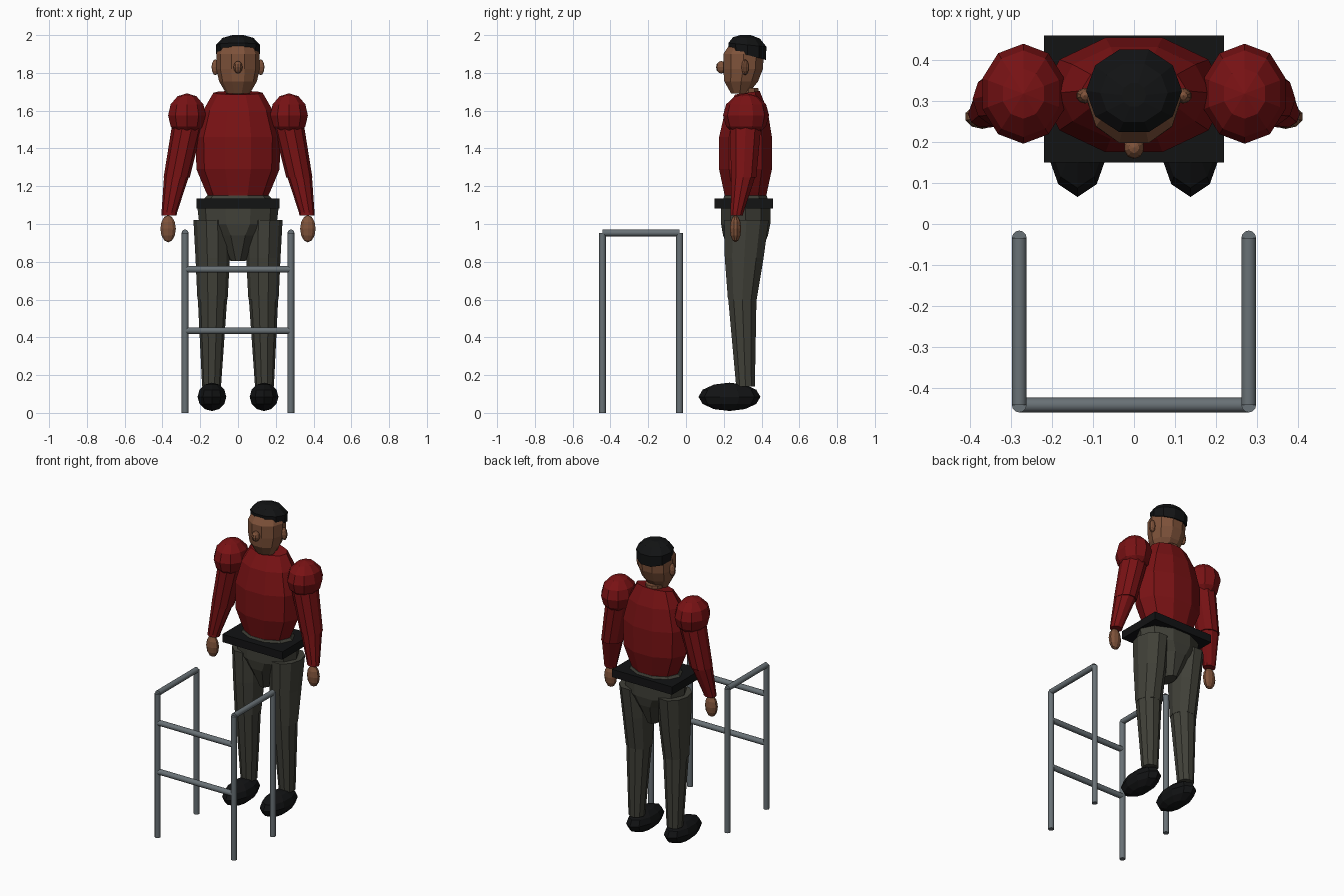
import bpy, bmesh, math
from mathutils import Vector

if "Cube" in bpy.data.objects:
    bpy.data.objects.remove(bpy.data.objects["Cube"])

def material(name, rgb):
    m = bpy.data.materials.new(name)
    m.diffuse_color = (*rgb, 1)
    m.use_nodes = True
    m.node_tree.nodes["Principled BSDF"].inputs["Base Color"].default_value = m.diffuse_color
    return m

RED = material("dark red cloth", (0.19, 0.006, 0.007))
SKIN = material("brown skin", (0.21, 0.085, 0.042))
GREY = material("grey trousers", (0.052, 0.052, 0.04))
BLACK = material("black", (0.006, 0.0065, 0.007))
METAL = material("grey metal", (0.14, 0.165, 0.18))
SIDES = 10

def finish(name, bm, mat):
    bmesh.ops.recalc_face_normals(bm, faces=bm.faces)
    me = bpy.data.meshes.new(name)
    bm.to_mesh(me)
    bm.free()
    me.materials.append(mat)
    ob = bpy.data.objects.new(name, me)
    bpy.context.collection.objects.link(ob)
    return ob

def loft(name, rings, mat):
    """Stack of ten-sided ellipses: (z, cx, cy, rx, ry[, slope of z along y])."""
    bm = bmesh.new()
    loops = []
    for z, cx, cy, rx, ry, *slope in rings:
        loop = []
        for i in range(SIDES):
            a = 2 * math.pi * i / SIDES
            dy = ry * math.sin(a)
            dz = slope[0] * dy if slope else 0
            loop.append(bm.verts.new((cx + rx * math.cos(a), cy + dy, z + dz)))
        loops.append(loop)
    for a, b in zip(loops, loops[1:]):
        for i in range(SIDES):
            j = (i + 1) % SIDES
            bm.faces.new((a[i], a[j], b[j], b[i]))
    bm.faces.new(loops[0][::-1])
    bm.faces.new(loops[-1])
    return finish(name, bm, mat)

def ball(name, centre, radii, mat, rings=6):
    bm = bmesh.new()
    bmesh.ops.create_uvsphere(bm, u_segments=SIDES, v_segments=rings, radius=1)
    for v in bm.verts:
        v.co = Vector([c + r * k for c, r, k in zip(centre, radii, v.co)])
    return finish(name, bm, mat)

def tube(name, start, end, r, mat):
    start, end = Vector(start), Vector(end)
    d = end - start
    bm = bmesh.new()
    bmesh.ops.create_cone(bm, cap_ends=True, segments=12, radius1=r, radius2=r, depth=d.length)
    rot = d.to_track_quat('Z', 'Y').to_matrix()
    bmesh.ops.rotate(bm, verts=bm.verts, matrix=rot)
    bmesh.ops.translate(bm, verts=bm.verts, vec=(start + end) / 2)
    for f in bm.faces:
        f.smooth = len(f.verts) == 4
    for e in bm.edges:
        e.smooth = all(len(f.verts) == 4 for f in e.link_faces)
    return finish(name, bm, mat)

# Head
loft("head", [(1.69, 0, 0.285, 0.062, 0.048), (1.755, 0, 0.292, 0.1, 0.094),
              (1.82, 0, 0.302, 0.115, 0.11), (1.90, 0, 0.305, 0.115, 0.113),
              (1.955, 0, 0.315, 0.09, 0.085)], SKIN)
loft("hair", [(1.895, 0, 0.325, 0.115, 0.103, -0.27), (1.948, 0, 0.325, 0.117, 0.106, -0.1),
              (1.985, 0, 0.32, 0.082, 0.075, -0.05), (2.0, 0, 0.315, 0.03, 0.03)], BLACK)
ball("nose", (0, 0.187, 1.83), (0.025, 0.028, 0.033), SKIN)
loft("neck", [(1.64, 0, 0.335, 0.055, 0.055), (1.72, 0, 0.33, 0.055, 0.055)], SKIN)

# Upper body
loft("torso", [(1.13, 0, 0.315, 0.15, 0.112), (1.17, 0, 0.315, 0.17, 0.12),
               (1.29, 0, 0.315, 0.22, 0.147), (1.46, 0, 0.315, 0.225, 0.147),
               (1.60, 0, 0.32, 0.185, 0.118), (1.695, 0, 0.325, 0.13, 0.068, 0.15)], RED)
bm = bmesh.new()
bmesh.ops.create_cube(bm, size=1)
for v in bm.verts:
    v.co = Vector((v.co.x * 0.44, v.co.y * 0.31 + 0.305, v.co.z * 0.052 + 1.109))
finish("belt", bm, BLACK)
loft("hips", [(0.805, 0, 0.315, 0.04, 0.07), (0.94, 0, 0.315, 0.125, 0.125),
              (1.0, 0, 0.316, 0.205, 0.137), (1.09, 0, 0.316, 0.215, 0.137),
              (1.15, 0, 0.315, 0.165, 0.118)], GREY)

# Paired parts of the figure
for side, s in (("left", 1), ("right", -1)):
    ball(side + "_ear", (s * 0.12, 0.313, 1.83), (0.021, 0.019, 0.042), SKIN)
    ball(side + "_shoulder", (s * 0.27, 0.318, 1.575), (0.105, 0.122, 0.117), RED)
    loft(side + "_upper_arm", [(1.245, s * 0.325, 0.305, 0.069, 0.07),
                               (1.55, s * 0.262, 0.317, 0.083, 0.088)], RED)
    loft(side + "_forearm", [(1.045, s * 0.365, 0.268, 0.04, 0.034),
                             (1.06, s * 0.364, 0.27, 0.041, 0.036),
                             (1.26, s * 0.324, 0.305, 0.067, 0.068)], RED)
    ball(side + "_hand", (s * 0.37, 0.262, 0.975), (0.043, 0.03, 0.072), SKIN)
    loft(side + "_thigh", [(0.60, s * 0.135, 0.298, 0.08, 0.08),
                           (0.82, s * 0.134, 0.308, 0.091, 0.108),
                           (1.02, s * 0.138, 0.32, 0.098, 0.124)], GREY)
    loft(side + "_shin", [(0.14, s * 0.14, 0.315, 0.05, 0.052),
                          (0.61, s * 0.135, 0.298, 0.078, 0.079)], GREY)
    ball(side + "_shoe", (s * 0.138, 0.23, 0.085), (0.08, 0.164, 0.075), BLACK)

    # Walking frame sides
    x = s * 0.28
    for end, y in (("front", -0.442), ("back", -0.034)):
        tube(f"{side}_{end}_frame_leg", (x, y, 0), (x, y, 0.953), 0.018, METAL)
    tube(side + "_hand_rail", (x, -0.442, 0.953), (x, -0.034, 0.953), 0.018, METAL)

# Walking frame cross bars
for name, z in (("upper_cross_bar", 0.76), ("lower_cross_bar", 0.435)):
    tube(name, (-0.28, -0.442, z), (0.28, -0.442, z), 0.018, METAL)
